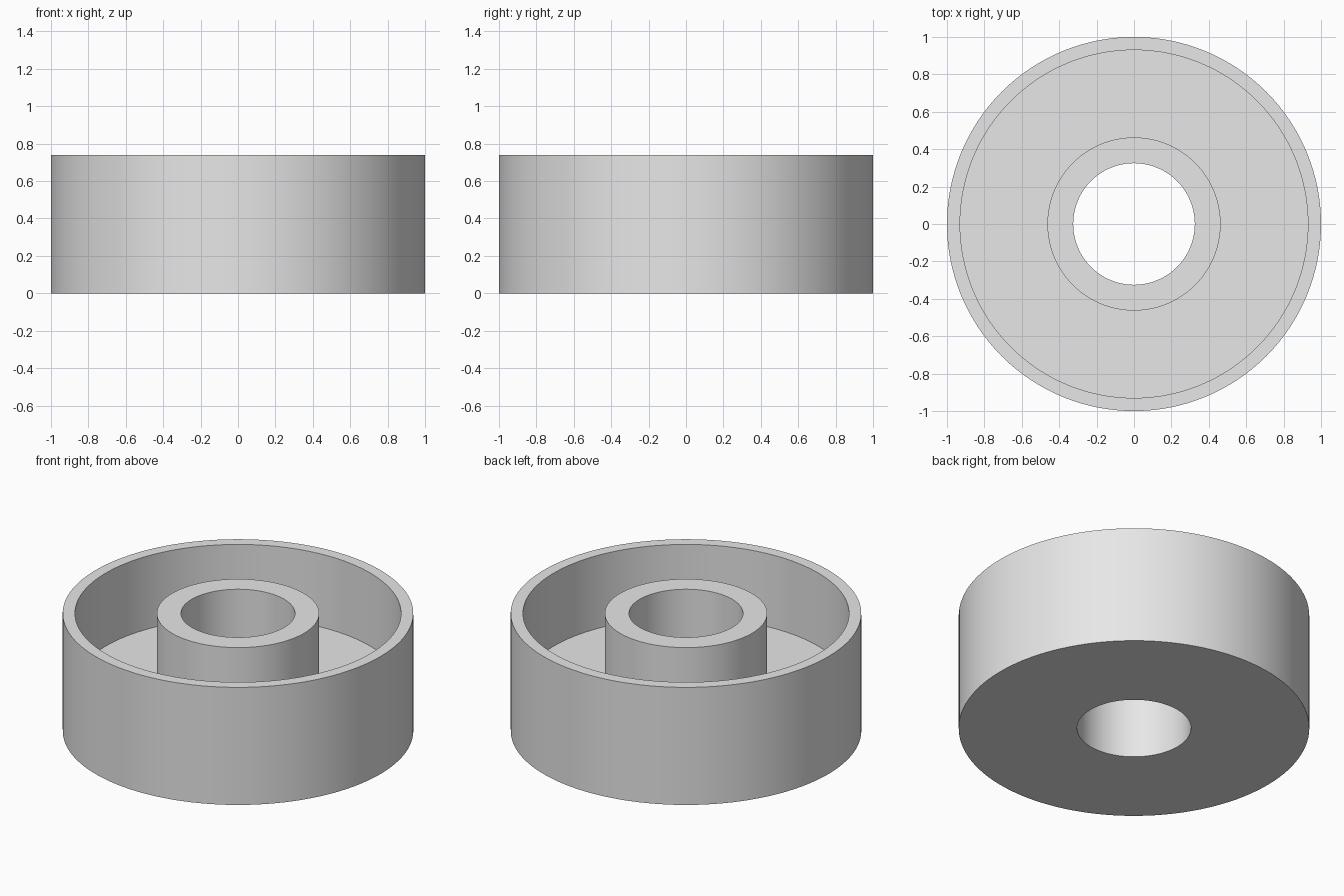
import bpy
import bmesh
from math import radians, tau

cube = bpy.data.objects.get("Cube")
if cube:
    bpy.data.objects.remove(cube, do_unlink=True)

SEGMENTS = 128
HEIGHT = 0.74
FLOOR = 0.28
OUTER, RIM_INNER, HUB, BORE = 1.0, 0.93, 0.463, 0.325

# Plain grey material
grey = bpy.data.materials.new("plain grey")
grey.use_nodes = True
colour = (0.8, 0.8, 0.8, 1)
grey.diffuse_color = colour
for node in grey.node_tree.nodes:
    if node.type == "BSDF_PRINCIPLED":
        node.inputs["Base Color"].default_value = colour


def lathe(name, profile, material):
    """Turn a closed (radius, height) profile around the z axis."""
    bm = bmesh.new()
    verts = [bm.verts.new((r, 0, z)) for r, z in profile]
    edges = [bm.edges.new((v, verts[(i + 1) % len(verts)])) for i, v in enumerate(verts)]
    bmesh.ops.spin(bm, geom=verts + edges, cent=(0, 0, 0), axis=(0, 0, 1),
                   angle=tau, steps=SEGMENTS, use_merge=True)
    bmesh.ops.remove_doubles(bm, verts=bm.verts, dist=1e-5)
    bmesh.ops.recalc_face_normals(bm, faces=bm.faces)
    mesh = bpy.data.meshes.new(name)
    bm.to_mesh(mesh)
    bm.free()
    mesh.materials.append(material)
    obj = bpy.data.objects.new(name, mesh)
    bpy.context.collection.objects.link(obj)
    bpy.ops.object.select_all(action="DESELECT")
    obj.select_set(True)
    bpy.context.view_layer.objects.active = obj
    bpy.ops.object.shade_smooth_by_angle(angle=radians(30))
    return obj


# Cup with a thin outer wall, a thick floor and a bored central hub
lathe("cup_with_hub", [
    (BORE, 0), (OUTER, 0), (OUTER, HEIGHT), (RIM_INNER, HEIGHT),
    (RIM_INNER, FLOOR), (HUB, FLOOR), (HUB, HEIGHT), (BORE, HEIGHT),
], grey)
